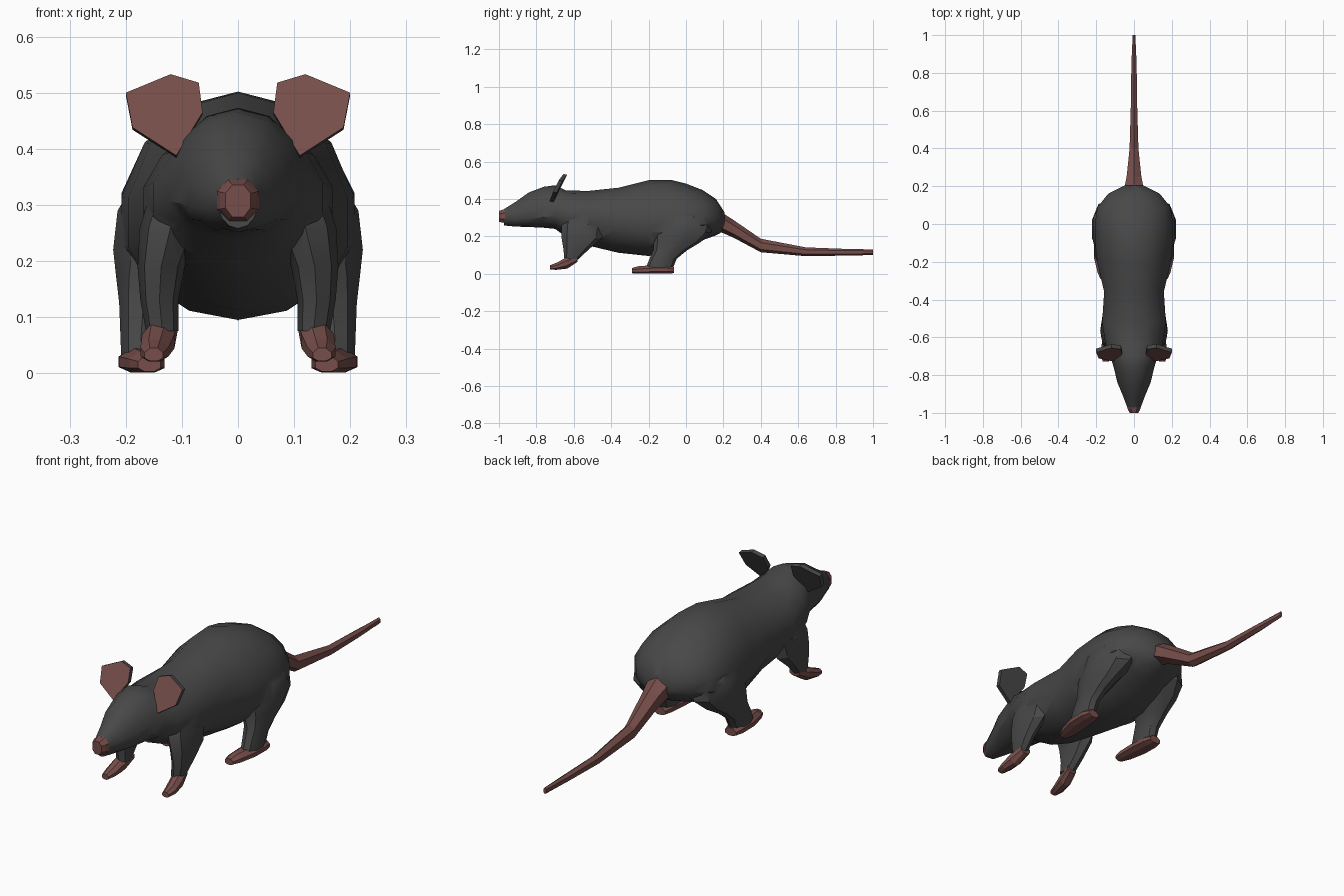
import bpy, bmesh, math
from mathutils import Vector


def material(name, rgb):
    m = bpy.data.materials.new(name)
    m.diffuse_color = (*rgb, 1)
    return m


FUR = material("dark_fur", (0.065, 0.065, 0.065))
SKIN = material("pink_skin", (0.18, 0.075, 0.068))


def finish(name, bm, mats):
    bmesh.ops.recalc_face_normals(bm, faces=bm.faces)
    me = bpy.data.meshes.new(name)
    bm.to_mesh(me)
    bm.free()
    for m in mats:
        me.materials.append(m)
    ob = bpy.data.objects.new(name, me)
    bpy.context.collection.objects.link(ob)
    return ob


def loft(name, rings, mat, axis="y", n=12, p=1.0, side=1, turn=0.0):
    """Rings of (position, x centre, half width, low, mid, high) along y or z."""
    bm = bmesh.new()
    loops = []
    for pos, xc, w, lo, mid, hi in rings:
        loop = []
        for i in range(n):
            a = 2 * math.pi * (i + turn) / n + math.pi / 2
            c, s = math.cos(a), math.sin(a)
            c = math.copysign(abs(c) ** p, c)
            s = math.copysign(abs(s) ** p, s)
            x = side * (xc + w * c)
            v = mid + s * ((hi - mid) if s > 0 else (mid - lo))
            loop.append(bm.verts.new((x, pos, v) if axis == "y" else (x, v, pos)))
        loops.append(loop)
    for a, b in zip(loops, loops[1:]):
        for i in range(n):
            j = (i + 1) % n
            bm.faces.new((a[i], a[j], b[j], b[i]))
    bm.faces.new(loops[0])
    bm.faces.new(loops[-1])
    return finish(name, bm, [mat])


def smooth(ob, angle):
    bpy.ops.object.select_all(action="DESELECT")
    ob.select_set(True)
    bpy.context.view_layer.objects.active = ob
    bpy.ops.object.shade_smooth_by_angle(angle=math.radians(angle))


# Head and trunk in one skin
body = loft("body", [
    (-0.972, 0, .036, .258, .305, .346),
    (-0.91, 0, .060, .252, .305, .385),
    (-0.84, 0, .090, .250, .310, .435),
    (-0.76, 0, .110, .246, .320, .465),
    (-0.70, 0, .128, .240, .325, .473),
    (-0.64, 0, .155, .195, .310, .445),
    (-0.52, 0, .173, .150, .300, .443),
    (-0.36, 0, .162, .112, .280, .460),
    (-0.20, 0, .200, .095, .260, .500),
    (-0.08, 0, .213, .110, .260, .502),
    (0.00, 0, .213, .140, .275, .482),
    (0.09, 0, .198, .180, .285, .447),
    (0.16, 0, .140, .205, .290, .400),
    (0.205, 0, .050, .230, .285, .330)], FUR, n=14)

# Upper legs, merged into the body
for side in (1, -1):
    hind = loft("hind_leg", [
        (.030, .174, .036, -.215, -.140, -.070),
        (.080, .172, .040, -.195, -.120, -.050),
        (.125, .168, .046, -.175, -.085, .005),
        (.170, .158, .062, -.175, -.050, .080),
        (.220, .135, .092, -.180, -.030, .135),
        (.290, .110, .110, -.160, -.010, .140),
        (.370, .080, .090, -.100, -.010, .080)], FUR, "z", 10, side=side)
    fore = loft("front_leg", [
        (.075, .135, .029, -.650, -.615, -.578),
        (.130, .140, .034, -.655, -.590, -.520),
        (.190, .137, .042, -.665, -.565, -.450),
        (.260, .120, .055, -.665, -.560, -.430),
        (.340, .090, .060, -.630, -.560, -.480)], FUR, "z", 8, side=side)
    for leg in (hind, fore):
        mod = body.modifiers.new("merge", "BOOLEAN")
        mod.operation, mod.solver, mod.object = "UNION", "EXACT", leg
        bpy.context.view_layer.objects.active = body
        bpy.ops.object.modifier_apply(modifier=mod.name)
        bpy.data.objects.remove(leg)
smooth(body, 32)

# Pink nose tip
loft("nose", [
    (-1.0, 0, .024, .276, .308, .338),
    (-.985, 0, .034, .272, .308, .343),
    (-.968, 0, .040, .268, .308, .349)], SKIN, n=8, p=.9, turn=.5)

# Tail
loft("tail", [
    (.180, 0, .062, .225, .275, .335),
    (.250, 0, .045, .195, .235, .290),
    (.400, 0, .027, .115, .145, .187),
    (.640, 0, .019, .094, .115, .141),
    (.850, 0, .016, .097, .115, .133),
    (1.00, 0, .008, .100, .115, .130)], SKIN, n=6)

EAR = [(.063, .465), (.070, .518), (.120, .533), (.200, .500), (.188, .438), (.110, .388)]
for side, tag in ((1, "left"), (-1, "right")):
    # Feet, with flat soles
    loft(tag + "_hind_foot", [
        (-.290, .158, .022, .002, .014, .032),
        (-.255, .162, .034, .000, .015, .042),
        (-.180, .172, .043, .000, .018, .048),
        (-.100, .176, .040, .000, .018, .048),
        (-.065, .176, .030, .002, .016, .038)], SKIN, n=8, turn=.5, side=side)
    loft(tag + "_front_foot", [
        (-.728, .150, .018, .021, .031, .046),
        (-.690, .149, .027, .020, .036, .062),
        (-.635, .142, .031, .025, .056, .092),
        (-.580, .132, .026, .062, .080, .102)], SKIN, n=8, turn=.5, side=side)

    # Ear plate: pink at the front, furry behind
    bm = bmesh.new()
    front = [bm.verts.new((side * x, -.728 + (z - .388) * .5 - .008 * (x > .15), z)) for x, z in EAR]
    back = [bm.verts.new(v.co + Vector((0, .02, -.004))) for v in front]
    bm.faces.new(front)
    faces = [bm.faces.new(back)]
    for i in range(6):
        j = (i + 1) % 6
        faces.append(bm.faces.new((front[j], front[i], back[i], back[j])))
    for f in faces:
        f.material_index = 1
    finish(tag + "_ear", bm, [SKIN, FUR])
